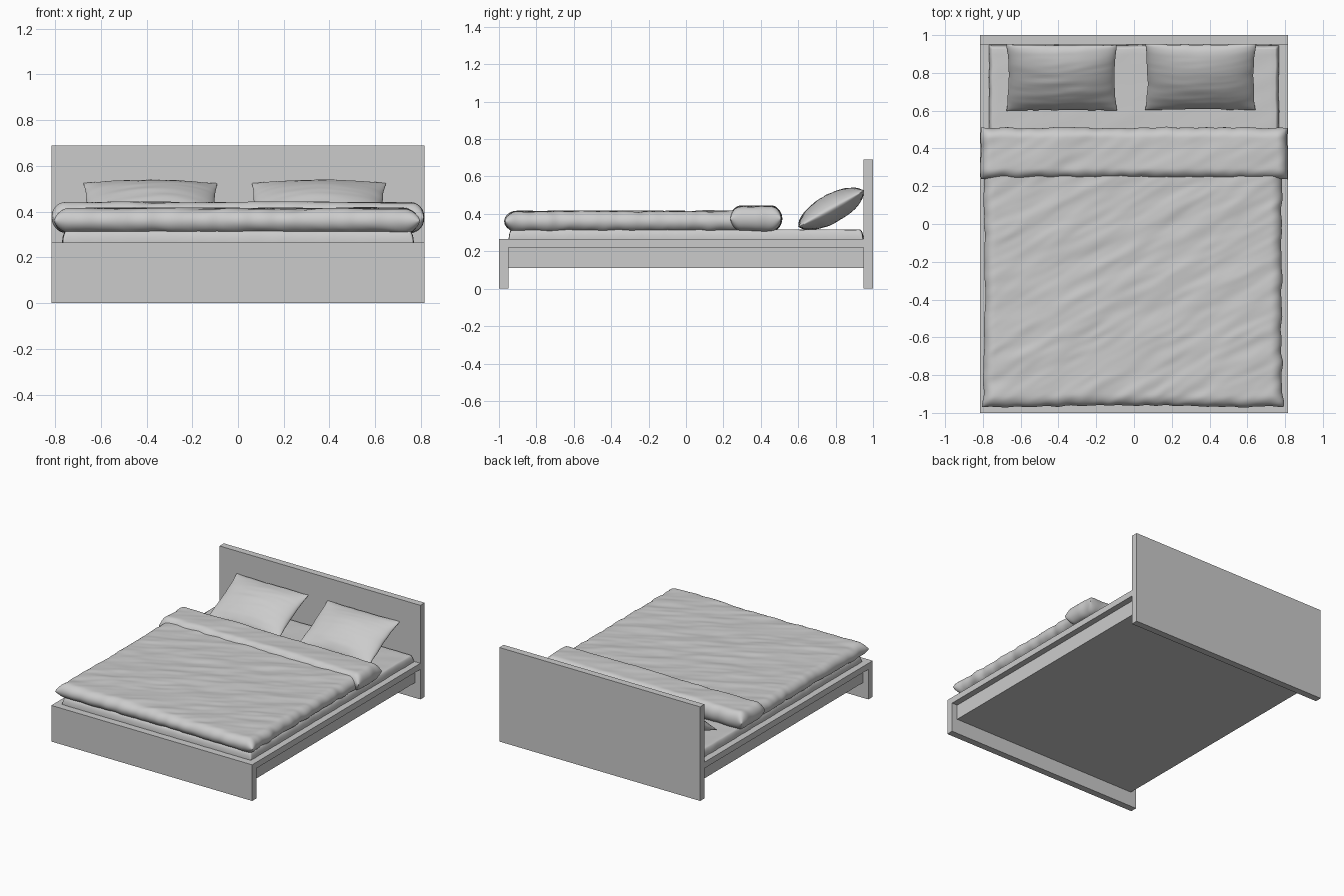
import bpy, bmesh
from math import sin, pi, radians, sqrt
from mathutils import Vector, noise

if "Cube" in bpy.data.objects:
    bpy.data.objects.remove(bpy.data.objects["Cube"])


def finish(bm, name, smooth=False):
    me = bpy.data.meshes.new(name)
    bm.to_mesh(me)
    bm.free()
    for p in me.polygons:
        p.use_smooth = smooth
    ob = bpy.data.objects.new(name, me)
    bpy.context.collection.objects.link(ob)
    return ob


def box(name, x, y, z):
    """Plain board from (min, max) ranges."""
    bm = bmesh.new()
    bmesh.ops.create_cube(bm, size=1)
    for v in bm.verts:
        v.co = [lo + (c + 0.5) * (hi - lo) for c, (lo, hi) in zip(v.co, (x, y, z))]
    return finish(bm, name)


def stations(half, r, step, n=8):
    """Sample positions, denser in the rounded border of width r."""
    edge = [half - r + r * sin(i / n * pi / 2) for i in range(1, n + 1)]
    m = max(1, round(2 * (half - r) / step))
    mid = [-(half - r) + 2 * (half - r) * i / m for i in range(m + 1)] if half - r > 1e-4 else [0]
    return [-e for e in reversed(edge)] + mid + edge


def folds(x, y, angle, across, along, seed):
    """Stretched noise: long creases running along the given angle."""
    d = Vector((x, y)) @ Vector((sin(angle + pi / 2), sin(angle)))
    c = Vector((x, y)) @ Vector((-sin(angle), sin(angle + pi / 2)))
    warp = 0.35 * noise.noise(Vector((x * 3, y * 3, seed + 9)))
    return (noise.noise(Vector((d * along, c * across + warp, seed)))
            + 0.5 * noise.noise(Vector((d * along * 2, c * across * 2.1, seed + 4))))


def puff(name, loc, half, r, power=0.5, pinch=0.0, amp=0.0, wobble=0.0, angle=0.5,
         across=13, along=3, step=0.015, n=8, seed=0.0, tilt=0.0):
    """Soft cushion: upper and lower sheets that meet on a rounded border."""
    hx, hy, hz = half
    rx, ry = min(r, hx), min(r, hy)
    xs, ys = stations(hx, rx, step, n), stations(hy, ry, step, n)

    def fall(c, h, rr):
        t = max(0.0, (abs(c) - (h - rr)) / rr)
        return max(0.0, 1 - t * t) ** power

    bm = bmesh.new()
    for side in (1, -1):
        rows = []
        for y in ys:
            row = []
            for x in xs:
                f = fall(x, hx, rx) * fall(y, hy, ry)
                if f < 1e-5:
                    f = 0
                w = folds(x, y, angle, across, along, seed + side) if amp else 0
                px = x * (1 - pinch * (1 - (y / hy) ** 2))
                py = y * (1 - pinch * (1 - (x / hx) ** 2))
                if wobble:
                    px += wobble * noise.noise(Vector((y * 14, x * 3, seed + 20))) * abs(x / hx)
                    py += wobble * noise.noise(Vector((x * 14, y * 3, seed + 30))) * abs(y / hy)
                row.append(bm.verts.new((px, py, side * f * (hz + amp * w))))
            rows.append(row)
        for a, b in zip(rows, rows[1:]):
            for i in range(len(xs) - 1):
                q = (a[i], a[i + 1], b[i + 1], b[i])
                bm.faces.new(q if side > 0 else q[::-1])
    bmesh.ops.remove_doubles(bm, verts=bm.verts, dist=1e-5)
    ob = finish(bm, name, True)
    ob.location = loc
    ob.rotation_euler.x = tilt
    return ob


# Wooden frame: end boards, overhanging ledge and inset base
box("headboard", (-0.815, 0.815), (0.95, 1.0), (0, 0.69))
box("footboard", (-0.815, 0.815), (-1.0, -0.95), (0, 0.265))
box("ledge", (-0.815, 0.815), (-0.95, 0.95), (0.22, 0.265))
box("bed_base", (-0.77, 0.77), (-0.95, 0.95), (0.11, 0.22))

# Mattress
puff("mattress", (0, 0, 0.262), (0.767, 0.947, 0.054), 0.02, wobble=0.004, amp=0.002, step=0.03)

# Duvet and its turned-back top end
puff("duvet", (-0.005, -0.24, 0.36), (0.795, 0.73, 0.053), 0.06, pinch=0.012,
     amp=0.007, wobble=0.01, seed=1.3)
puff("duvet_fold", (0, 0.375, 0.375), (0.812, 0.135, 0.066), 0.055,
     amp=0.006, wobble=0.008, across=11, seed=5.7)

# Pillows leaning on the headboard
for name, x, y, seed in (("left_pillow", -0.383, 0.775, 2.1), ("right_pillow", 0.352, 0.778, 7.4)):
    puff(name, (x, y, 0.428), (0.292, 0.2, 0.076), 0.3, power=0.55, pinch=0.04, amp=0.004,
         wobble=0.004, angle=0.05, across=22, along=3, n=24, seed=seed, tilt=radians(29))
